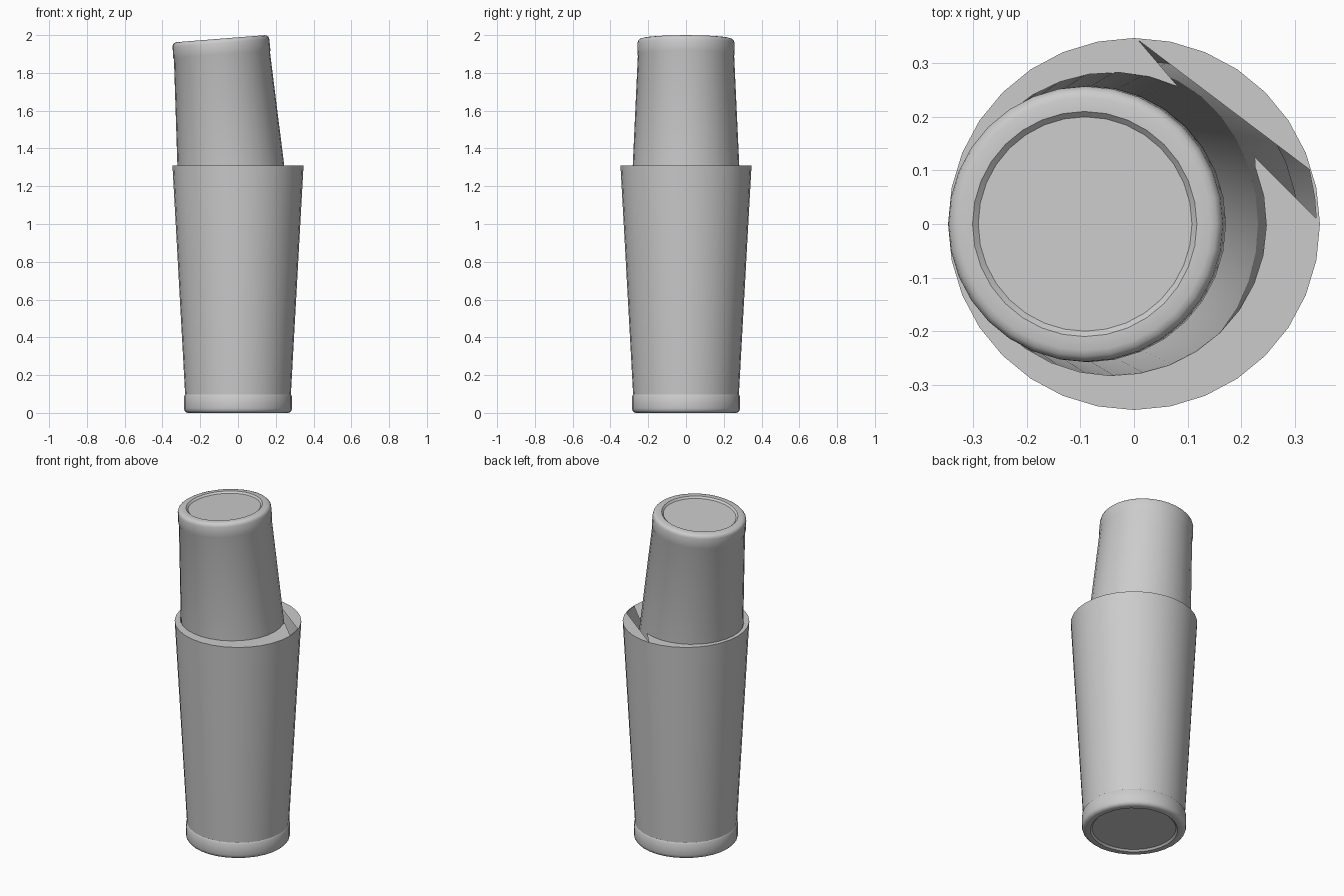
import bpy, math
from mathutils import Vector
from mathutils.geometry import tessellate_polygon

if "Cube" in bpy.data.objects:
    bpy.data.objects.remove(bpy.data.objects["Cube"])

SIDES = 32
RIM_R, RIM_Z = 0.347, 1.31


def add_mesh(name, verts, faces):
    mesh = bpy.data.meshes.new(name)
    mesh.from_pydata(verts, [], faces)
    mesh.update()
    obj = bpy.data.objects.new(name, mesh)
    bpy.context.collection.objects.link(obj)
    return obj


def smooth(obj):
    bpy.ops.object.select_all(action='DESELECT')
    obj.select_set(True)
    bpy.context.view_layer.objects.active = obj
    bpy.ops.object.shade_smooth_by_angle(angle=math.radians(35))


def circle(r, n=SIDES):
    return [(r * math.cos(math.tau * i / n), r * math.sin(math.tau * i / n)) for i in range(n)]


def tin(name, profile):
    """Lathe a (radius, height) profile, starting with a flat disc face."""
    verts = [(x, y, z) for r, z in profile for x, y in circle(r)]
    faces = [tuple(reversed(range(SIDES)))]
    for k in range(len(profile) - 1):
        a, b = k * SIDES, (k + 1) * SIDES
        for i in range(SIDES):
            j = (i + 1) % SIDES
            faces.append((a + i, a + j, b + j, b + i))
    return add_mesh(name, verts, faces)


# Large lower tin with recessed base and weighted band
lower = tin("lower_tin", [
    (0.230, 0.010), (0.240, 0.0), (0.264, 0.0), (0.276, 0.004), (0.283, 0.012),
    (0.286, 0.024), (0.285, 0.090), (0.280, 0.098), (RIM_R, RIM_Z)])
smooth(lower)

# Small upper tin, upside down and leaning to the left inside the lower one
upper = tin("upper_tin", [
    (0.200, 0.010), (0.210, 0.0), (0.236, 0.0), (0.247, 0.004), (0.254, 0.011),
    (0.257, 0.022), (0.258, 0.083), (0.255, 0.090), (0.306, 1.19)])
upper.rotation_euler = (math.pi, math.radians(-4.5), 0)
upper.location = (-0.092, 0, 1.981)
smooth(upper)

# Flat cover at the rim, closed around the upper tin except for a notch
outer = circle(RIM_R)
notch = [(0.008, 0.343), (0.327, 0.102), (0.337, 0.050), (0.340, 0.010), (0.225, 0.125)]
cx, rx, ry = -0.039, 0.286, 0.283
start = math.radians(22)
end = math.radians(65) - math.tau
hole = notch + [(cx + rx * math.cos(start + (end - start) * i / 28),
                 ry * math.sin(start + (end - start) * i / 28)) for i in range(29)]
loops = [[Vector((x, y, 0)) for x, y in loop] for loop in (outer, hole)]
tris = tessellate_polygon(loops)
add_mesh("rim_cover", [(x, y, RIM_Z) for x, y in outer + hole], [tuple(t) for t in tris])
